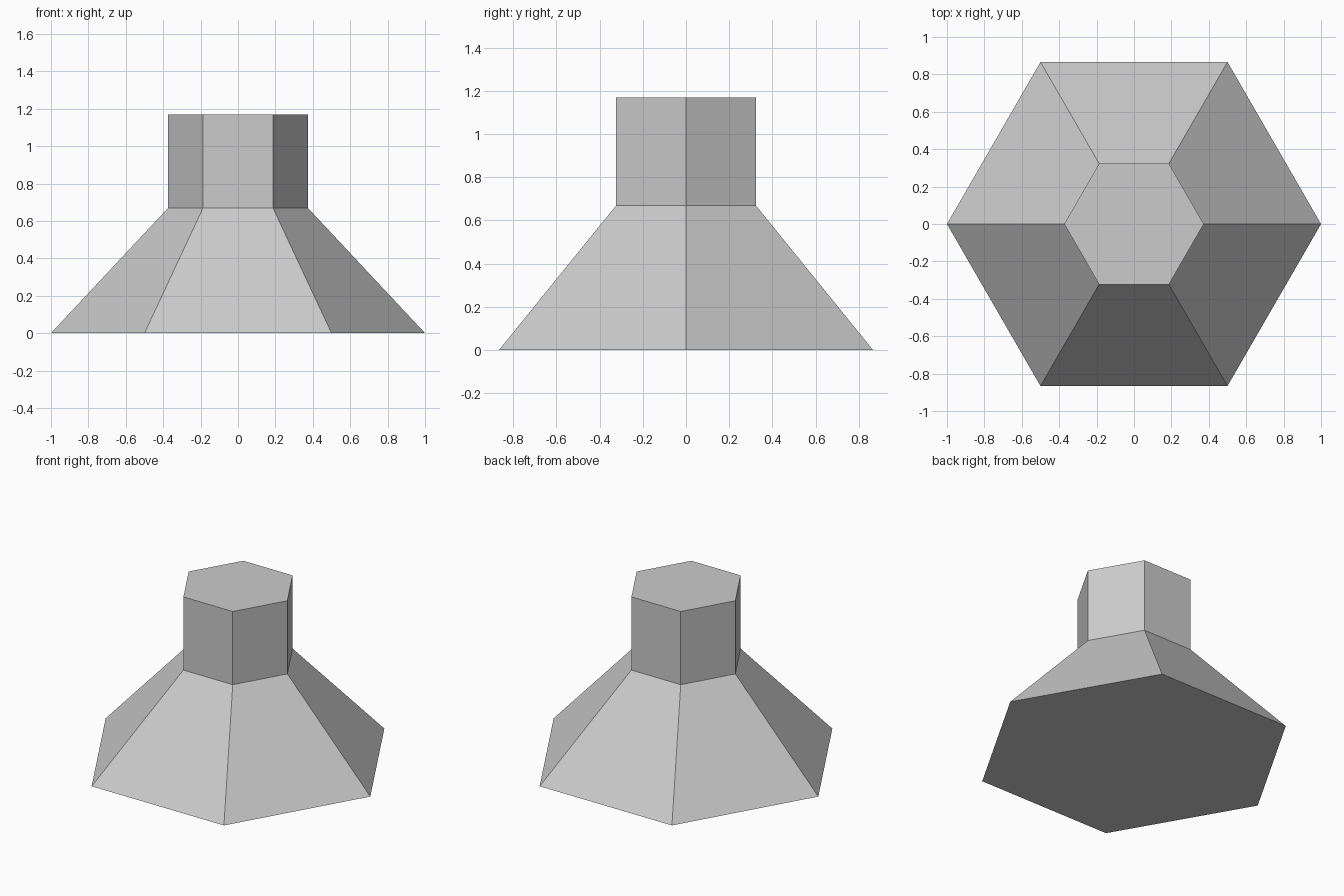
import bpy
import bmesh
from math import cos, sin, tau

SIDES = 6

# Remove the default cube
cube = bpy.data.objects.get("Cube")
if cube:
    bpy.data.objects.remove(cube, do_unlink=True)

# Plain grey material
GREY = (0.6, 0.6, 0.6, 1.0)
grey = bpy.data.materials.new("plain_grey")
grey.use_nodes = True
grey.diffuse_color = GREY
grey.node_tree.nodes["Principled BSDF"].inputs["Base Color"].default_value = GREY


def stacked_rings(name, profile, material):
    """Closed solid through hexagonal rings given as (radius, height)."""
    bm = bmesh.new()
    rings = []
    for radius, z in profile:
        angles = [tau * i / SIDES for i in range(SIDES)]
        rings.append([bm.verts.new((radius * cos(a), radius * sin(a), z)) for a in angles])
    for low, high in zip(rings, rings[1:]):
        for i in range(SIDES):
            j = (i + 1) % SIDES
            bm.faces.new((low[i], low[j], high[j], high[i]))
    bm.faces.new(rings[0][::-1])
    bm.faces.new(rings[-1])
    mesh = bpy.data.meshes.new(name)
    bm.to_mesh(mesh)
    bm.free()
    mesh.materials.append(material)
    obj = bpy.data.objects.new(name, mesh)
    bpy.context.collection.objects.link(obj)
    return obj


# Flared base rising into a straight neck, as one shell
stacked_rings("flared_base_and_neck", [(1, 0), (0.373, 0.67), (0.373, 1.17)], grey)
